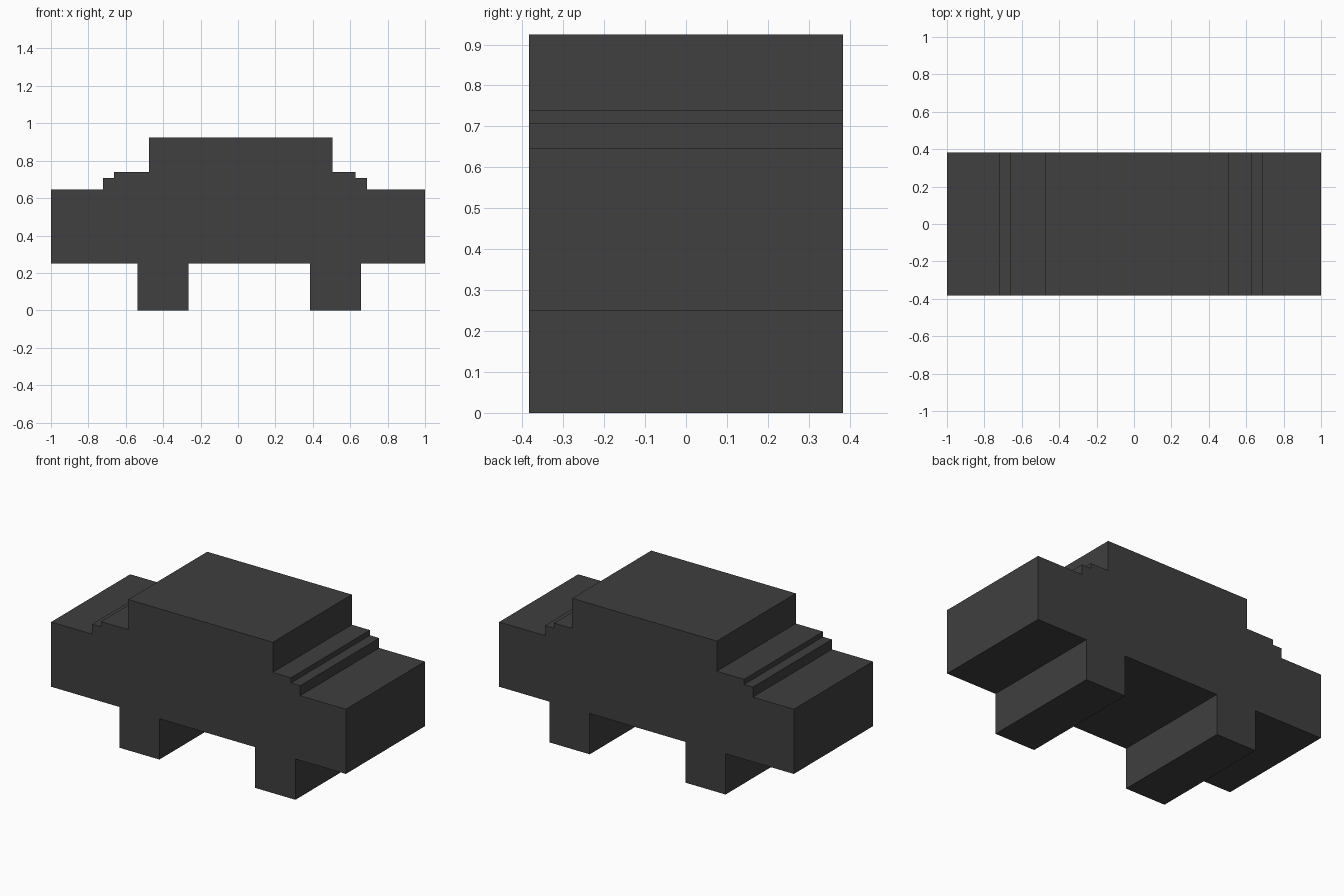
import bpy
import bmesh

if "Cube" in bpy.data.objects:
    bpy.data.objects.remove(bpy.data.objects["Cube"])

HALF_WIDTH = 0.383

# Single flat paint colour
paint = bpy.data.materials.new("charcoal_grey")
paint.diffuse_color = (0.05, 0.05, 0.05, 1.0)
paint.use_nodes = True
paint.node_tree.nodes["Principled BSDF"].inputs["Base Color"].default_value = paint.diffuse_color


def extruded_profile(name, points, half_width, material):
    """Closed x/z outline extruded across the full width in y."""
    bm = bmesh.new()
    face = bm.faces.new([bm.verts.new((x, -half_width, z)) for x, z in points])
    result = bmesh.ops.extrude_face_region(bm, geom=[face])
    moved = [v for v in result["geom"] if isinstance(v, bmesh.types.BMVert)]
    bmesh.ops.translate(bm, verts=moved, vec=(0, 2 * half_width, 0))
    bmesh.ops.recalc_face_normals(bm, faces=bm.faces)
    mesh = bpy.data.meshes.new(name)
    bm.to_mesh(mesh)
    bm.free()
    mesh.materials.append(material)
    obj = bpy.data.objects.new(name, mesh)
    bpy.context.collection.objects.link(obj)
    return obj


# Underside with the two wheel blocks, left to right
FLOOR, DECK = 0.25, 0.647
outline = [(-1.0, FLOOR)]
for left, right in ((-0.537, -0.265), (0.385, 0.658)):
    outline += [(left, FLOOR), (left, 0), (right, 0), (right, FLOOR)]
outline.append((1.0, FLOOR))

# Bonnet, stepped windscreen, roof, stepped rear and boot, right to left
LOW_STEP, HIGH_STEP, ROOF = 0.708, 0.74, 0.925
outline += [
    (1.0, DECK), (0.69, DECK),
    (0.69, LOW_STEP), (0.627, LOW_STEP),
    (0.627, HIGH_STEP), (0.504, HIGH_STEP),
    (0.504, ROOF), (-0.477, ROOF),
    (-0.477, HIGH_STEP), (-0.662, HIGH_STEP),
    (-0.662, LOW_STEP), (-0.722, LOW_STEP),
    (-0.722, DECK), (-1.0, DECK),
]

extruded_profile("car_body", outline, HALF_WIDTH, paint)
